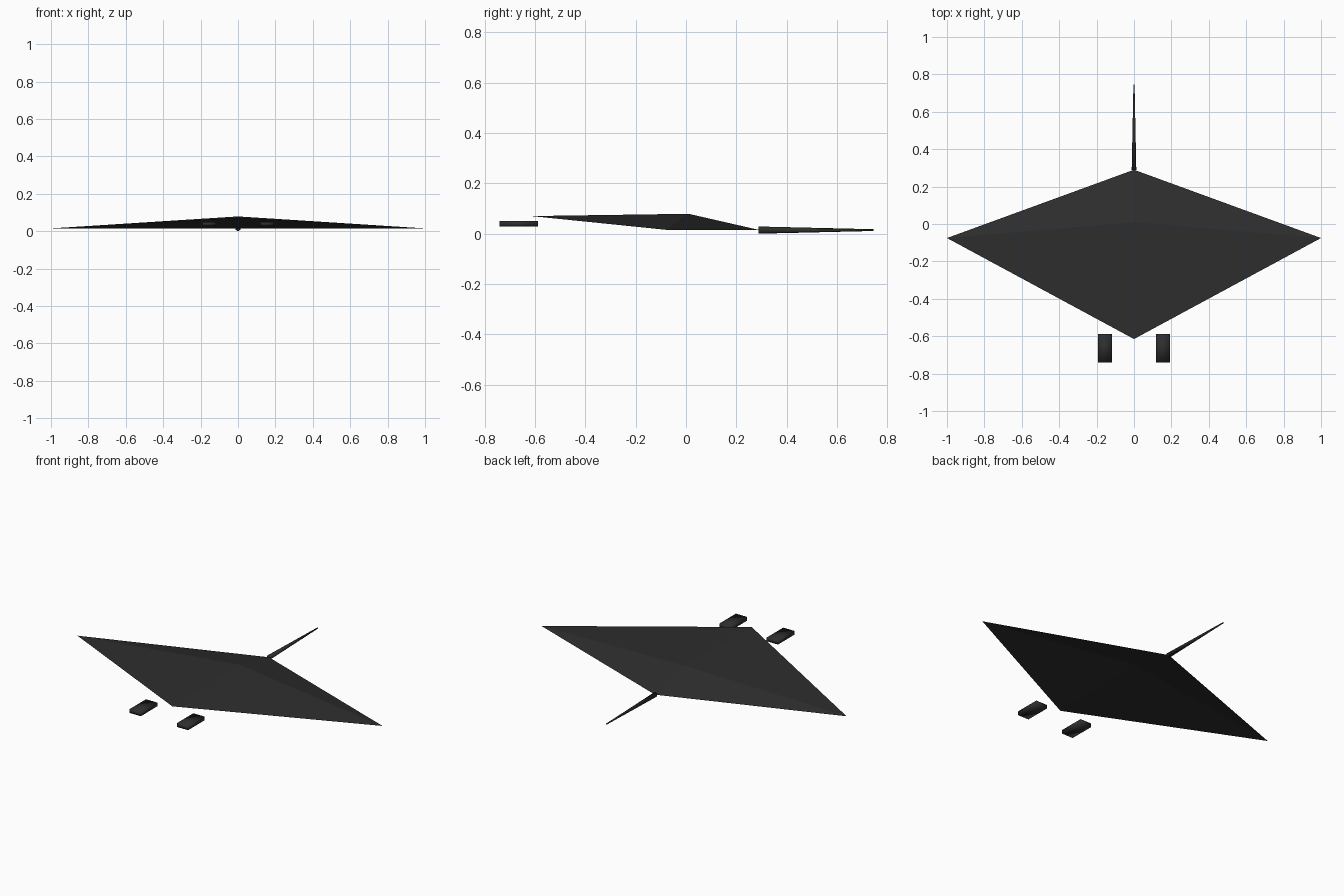
import bpy, bmesh, math
from mathutils import Matrix

if "Cube" in bpy.data.objects:
    bpy.data.objects.remove(bpy.data.objects["Cube"])

skin = bpy.data.materials.new("charcoal skin")
skin.diffuse_color = (0.027, 0.027, 0.027, 1)
skin.use_nodes = True
skin.node_tree.nodes["Principled BSDF"].inputs["Base Color"].default_value = skin.diffuse_color


def finish(name, bm, smooth):
    """Turn a bmesh into a named, coloured object."""
    for f in bm.faces:
        f.smooth = smooth
    mesh = bpy.data.meshes.new(name)
    bm.to_mesh(mesh)
    bm.free()
    mesh.materials.append(skin)
    ob = bpy.data.objects.new(name, mesh)
    bpy.context.collection.objects.link(ob)
    return ob


# Body: thin four-sided shell, raised along the middle, open underneath
bm = bmesh.new()
nose, left, back, right, peak = [bm.verts.new(p) for p in (
    (0, -0.615, 0.07), (-1, -0.075, 0.015), (0, 0.29, 0.015),
    (1, -0.075, 0.015), (0, 0.01, 0.079))]
for a, b in ((nose, right), (right, back), (back, left), (left, nose)):
    bm.faces.new((a, b, peak))
finish("body", bm, False)

# Head fins: a pair of small flat blocks in front of the nose
for side, x in (("left", -0.155), ("right", 0.155)):
    bm = bmesh.new()
    bmesh.ops.create_cube(bm, size=1, matrix=Matrix.Translation((x, -0.664, 0.039))
                          @ Matrix.Diagonal((0.074, 0.154, 0.022, 1)))
    finish(side + "_head_fin", bm, True)

# Tail: slim six-sided taper running backwards
bm = bmesh.new()
bmesh.ops.create_cone(bm, cap_ends=True, segments=6, radius1=0.0143, radius2=0.0035,
                      depth=0.457, matrix=Matrix.Translation((0, 0.5165, 0.0143))
                      @ Matrix.Rotation(-math.pi / 2, 4, 'X'))
finish("tail", bm, True)
